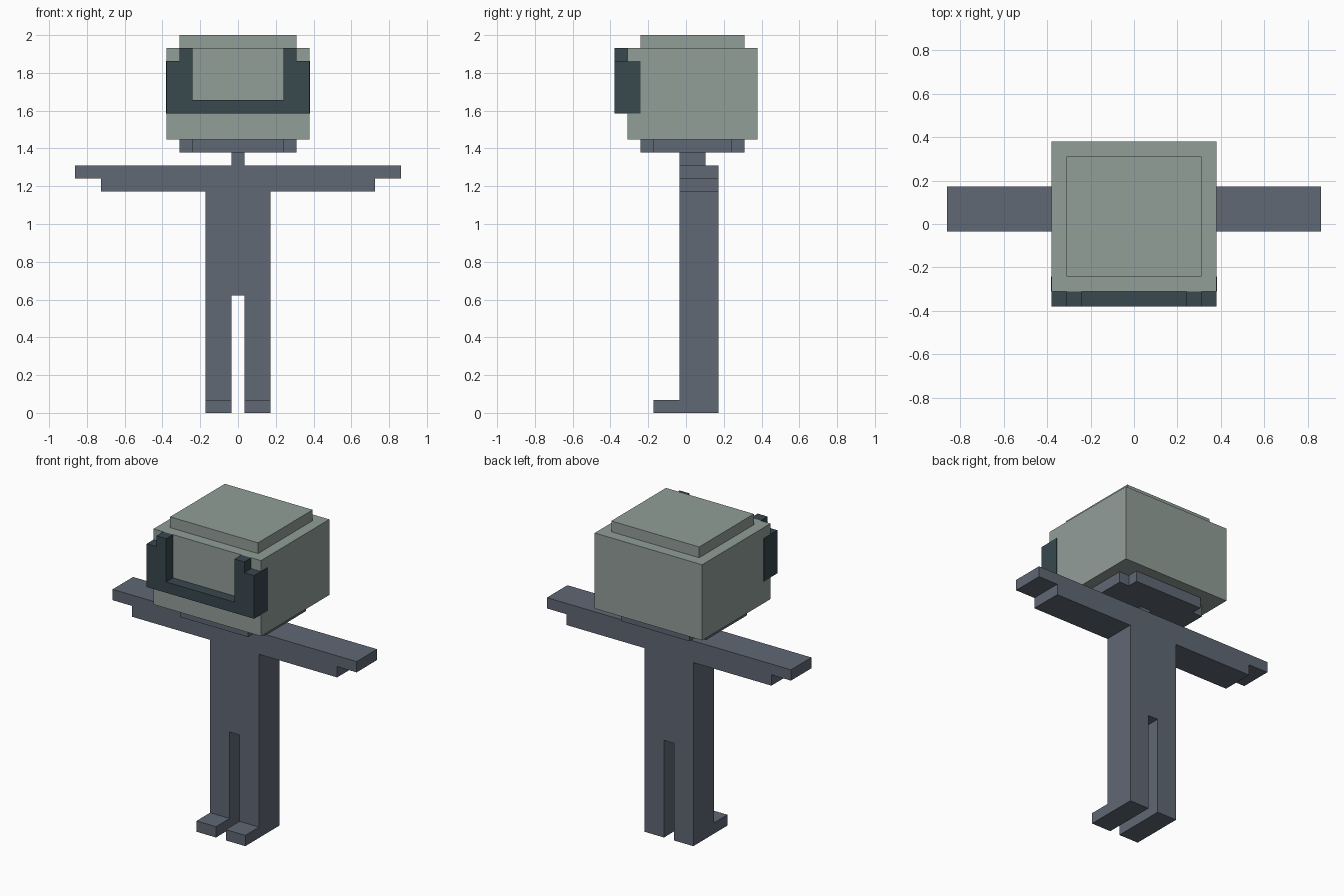
import bpy
import bmesh

U = 2 / 29  # one block of the grid the figure is built on

cube = bpy.data.objects.get("Cube")
if cube:
    bpy.data.objects.remove(cube, do_unlink=True)


def material(name, rgb):
    mat = bpy.data.materials.new(name)
    mat.use_nodes = True
    colour = (*rgb, 1)
    mat.diffuse_color = colour
    mat.node_tree.nodes["Principled BSDF"].inputs["Base Color"].default_value = colour
    return mat


PALE = material("pale grey green", (0.287, 0.342, 0.314))
SLATE = material("slate grey", (0.117, 0.138, 0.175))
DARK = material("dark teal", (0.040, 0.065, 0.076))


def prism(name, outline, low, high, axis, mat):
    """Extrude a flat outline from low to high along y or z, in block units."""
    def place(a, b, depth):
        return (a * U, depth * U, b * U) if axis == "y" else (a * U, b * U, depth * U)

    bm = bmesh.new()
    face = bm.faces.new([bm.verts.new(place(a, b, low)) for a, b in outline])
    swept = bmesh.ops.extrude_face_region(bm, geom=[face])
    verts = [g for g in swept["geom"] if isinstance(g, bmesh.types.BMVert)]
    bmesh.ops.translate(bm, verts=verts, vec=place(0, 0, high - low))
    bmesh.ops.recalc_face_normals(bm, faces=bm.faces)
    mesh = bpy.data.meshes.new(name)
    bm.to_mesh(mesh)
    bm.free()
    mesh.materials.append(mat)
    obj = bpy.data.objects.new(name, mesh)
    bpy.context.collection.objects.link(obj)
    return obj


def mirrored(half):
    return half + [(-a, b) for a, b in reversed(half)]


def box(name, x, y, z, mat):
    (x0, x1), (y0, y1) = x, y
    return prism(name, [(x0, y0), (x1, y0), (x1, y1), (x0, y1)], *z, "z", mat)


# Torso, legs and stepped outstretched arms in one silhouette
body = [(0.5, 9), (0.5, 0), (2.5, 0), (2.5, 17), (10.5, 17),
        (10.5, 18), (12.5, 18), (12.5, 19)]
prism("body", mirrored(body), -0.5, 2.5, "y", SLATE)
box("neck", (-0.5, 0.5), (-0.5, 1.5), (19, 20), SLATE)

# Collar slab with notched corners
collar = [(3.5, -3.5), (3.5, -2.5), (4.5, -2.5), (4.5, 3.5), (3.5, 3.5), (3.5, 4.5)]
prism("collar", mirrored(collar), 20, 21, "z", SLATE)

# Head and its raised crown
box("head", (-5.5, 5.5), (-4.5, 5.5), (21, 28), PALE)
box("crown", (-4.5, 4.5), (-3.5, 4.5), (28, 29), PALE)

# U-shaped face frame
frame = [(5.5, 23), (5.5, 27), (4.5, 27), (4.5, 28), (3.5, 28), (3.5, 24)]
prism("face_frame", mirrored(frame), -5.5, -4.5, "y", DARK)

# Feet, and the frame's thin returns on the head sides
for side, s in (("left", 1), ("right", -1)):
    box(side + "_foot", (0.5 * s, 2.5 * s), (-2.5, -0.5), (0, 1), SLATE)
    box(side + "_frame_return", (5.45 * s, 5.53 * s), (-4.5, -3.5), (23, 27), DARK)
